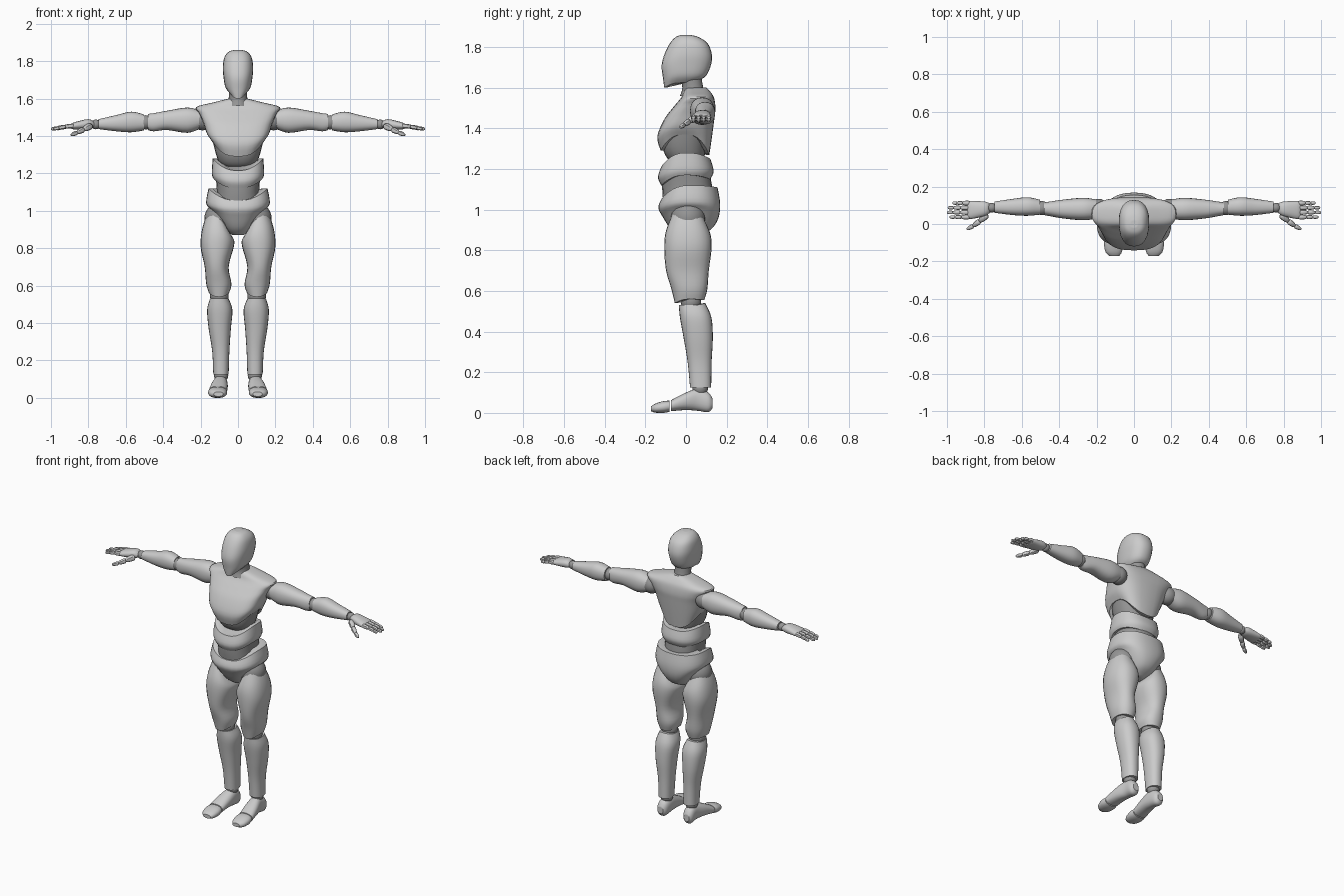
import bpy, bmesh, math
from mathutils import Vector

if "Cube" in bpy.data.objects:
    bpy.data.objects.remove(bpy.data.objects["Cube"])

joint_mat = bpy.data.materials.new("joint_grey")
joint_mat.diffuse_color = (0.3, 0.3, 0.3, 1)
joint_mat.use_nodes = True
joint_mat.node_tree.nodes["Principled BSDF"].inputs["Base Color"].default_value = joint_mat.diffuse_color


def finish(ob, mirror=False, joint=False, angle=35):
    bpy.context.view_layer.objects.active = ob
    for o in bpy.context.selected_objects:
        o.select_set(False)
    ob.select_set(True)
    bpy.ops.object.shade_smooth_by_angle(angle=math.radians(angle))
    if mirror:
        ob.modifiers.new("mirror", 'MIRROR').use_mirror_merge = False
    if joint:
        ob.data.materials.append(joint_mat)
    return ob


def catmull(a, b, c, d, t):
    return 0.5 * (2*b + (c-a)*t + (2*a-5*b+4*c-d)*t*t + (3*b-a-3*c+d)*t**3)


def loft(name, secs, axis='Z', n=2.3, seg=24, steps=4, mirror=False, joint=False):
    """Sections (x0, x1, y0, y1, z); z may be (front, back, inner, outer).
    axis X swaps x/z, axis Y swaps y/z."""
    rows = []
    for s in secs:
        z = s[4] if isinstance(s[4], tuple) else (s[4],) * 4
        rows.append(list(s[:4]) + list(z))
    # smooth interpolation between the given sections
    fine, last = [], len(rows) - 1
    for i in range(last):
        q = [rows[max(i-1, 0)], rows[i], rows[i+1], rows[min(i+2, last)]]
        for k in range(steps):
            fine.append([catmull(*v, k/steps) for v in zip(*q)])
    fine.append(rows[-1])

    bm = bmesh.new()

    def ring(r, f=1.0):
        out = []
        for k in range(seg):
            a = 2*math.pi*k/seg
            c, s = math.cos(a), math.sin(a)
            px = math.copysign(abs(c)**(2/n), c)
            py = math.copysign(abs(s)**(2/n), s)
            x = (r[0]+r[1])/2 + f*px*(r[1]-r[0])/2
            y = (r[2]+r[3])/2 + f*py*(r[3]-r[2])/2
            z = (r[4] if s < 0 else r[5])*s*s + (r[6] if c < 0 else r[7])*c*c
            p = {'Z': (x, y, z), 'X': (z, y, x), 'Y': (x, z, y)}[axis]
            out.append(bm.verts.new(p))
        return out

    rings = [ring(fine[0], 0.85)] + [ring(r) for r in fine] + [ring(fine[-1], 0.85)]
    for a, b in zip(rings, rings[1:]):
        for k in range(seg):
            m = (k+1) % seg
            bm.faces.new((a[k], a[m], b[m], b[k]))
    bm.faces.new(rings[0])
    bm.faces.new(rings[-1])
    bmesh.ops.recalc_face_normals(bm, faces=bm.faces)
    me = bpy.data.meshes.new(name)
    bm.to_mesh(me)
    bm.free()
    ob = bpy.data.objects.new(name, me)
    bpy.context.collection.objects.link(ob)
    return finish(ob, mirror, joint)


def sym(x, y0, y1, zf, zb=None, zs=None):
    """Section symmetric about x = 0 with front, back and side heights."""
    zb = zf if zb is None else zb
    zs = zf if zs is None else zs
    return (-x, x, y0, y1, (zf, zb, zs, zs))


def bone(name, p0, p1, r0, r1):
    """Small rounded finger segment between two points."""
    p0, p1 = Vector(p0), Vector(p1)
    L = (p1-p0).length
    secs = [(-r*f, r*f, -r*f, r*f, z) for r, f, z in
            ((r0, .6, 0), (r0, 1, L*.18), (r1, 1, L*.8), (r1, .55, L))]
    ob = loft(name, secs, seg=10, steps=2, mirror=True)
    q = (p1-p0).to_track_quat('Z', 'Y').to_matrix().to_4x4()
    q.translation = p0
    ob.data.transform(q)
    return ob


def ball(name, loc, r):
    bm = bmesh.new()
    bmesh.ops.create_uvsphere(bm, u_segments=20, v_segments=12, radius=r)
    bmesh.ops.translate(bm, verts=bm.verts, vec=loc)
    me = bpy.data.meshes.new(name)
    bm.to_mesh(me)
    bm.free()
    ob = bpy.data.objects.new(name, me)
    bpy.context.collection.objects.link(ob)
    finish(ob, True, True)


# head and neck
loft("head", [sym(.04, -.107, .06, 1.60, 1.635, 1.625), sym(.067, -.113, .10, 1.645, 1.66, 1.66),
              sym(.078, -.12, .125, 1.71, 1.72, 1.72), sym(.081, -.104, .126, 1.77),
              sym(.073, -.078, .105, 1.82), sym(.05, -.05, .06, 1.85), sym(.02, -.02, .02, 1.86)], n=2.4)
loft("neck", [sym(.06, -.03, .10, 1.56), sym(.05, -.018, .085, 1.60), sym(.047, -.03, .075, 1.66)], n=2, joint=True)

# chest shell and rib cage
loft("chest", [sym(.137, -.125, .115, 1.29, 1.27, 1.37), sym(.165, -.141, .128, 1.36, 1.36, 1.41),
               sym(.185, -.107, .14, 1.445, 1.45, 1.47), sym(.207, -.062, .145, 1.505, 1.50, 1.52),
               sym(.223, -.025, .138, 1.55, 1.55, 1.555), sym(.13, -.012, .12, 1.58),
               sym(.05, 0, .10, 1.60)], n=2.7, seg=32)
loft("rib_cage", [sym(.05, -.05, .05, 1.225), sym(.095, -.09, .085, 1.25), sym(.12, -.115, .10, 1.31),
                  sym(.14, -.11, .11, 1.40)], joint=True)

# abdomen band, waist and pelvis
loft("abdomen_band", [sym(.13, -.122, .12, 1.12, 1.15, 1.17), sym(.14, -.138, .136, 1.16, 1.19, 1.20),
                      sym(.135, -.12, .12, 1.215, 1.25, 1.28)], n=2.4, seg=32)
loft("waist", [sym(.12, -.11, .13, 1.02), sym(.113, -.117, .13, 1.10), sym(.12, -.115, .115, 1.19)], joint=True)
loft("pelvis", [sym(.03, -.03, .06, .87), sym(.075, -.075, .125, .905), sym(.14, -.115, .16, .965, .96, 1.0),
                sym(.17, -.136, .168, 1.01, 1.03, 1.04), sym(.158, -.12, .155, 1.055, 1.11, 1.12)], n=2.4, seg=32)

# legs
loft("thigh", [(.06, .155, -.07, .09, (.97, .95, .90, 1.01)), (.024, .19, -.10, .12, (.89, .88, .85, .91)),
               (.022, .20, -.107, .126, .81), (.05, .178, -.098, .112, .70), (.035, .17, -.072, .105, .61),
               (.048, .155, -.055, .09, (.54, .555, .56, .56))], mirror=True)
loft("shin", [(.05, .15, -.035, .095, (.53, .54, .53, .53)), (.03, .165, -.03, .125, .47),
              (.038, .157, -.012, .132, .37), (.046, .138, .008, .126, .25), (.05, .132, .02, .124, .125)], mirror=True)
loft("foot", [(.06, .157, .008, .062, -.075), (.055, .145, .014, .10, 0), (.055, .13, .01, .12, .06),
              (.06, .128, .004, .10, .11), (.075, .115, .025, .07, .131)], axis='Y', mirror=True)
loft("toes", [(.08, .13, .008, .032, -.172), (.065, .152, .001, .046, -.15), (.058, .16, 0, .058, -.11),
              (.062, .156, .006, .06, -.08)], axis='Y', mirror=True)

# arms and palm
loft("upper_arm", [(1.44, 1.535, .03, .13, .20), (1.417, 1.552, .02, .14, .27), (1.432, 1.535, .03, .13, .38),
                   (1.425, 1.522, .042, .12, .45), (1.432, 1.518, .048, .115, .482)], axis='X', mirror=True)
loft("forearm", [(1.43, 1.515, .05, .13, .503), (1.42, 1.53, .044, .143, .57), (1.425, 1.512, .048, .134, .65),
                 (1.437, 1.49, .06, .12, .745)], axis='X', mirror=True)
loft("palm", [(1.447, 1.475, .06, .11, .77), (1.437, 1.49, .042, .12, .80), (1.435, 1.475, .027, .123, .87),
              (1.438, 1.465, .03, .12, .89)], axis='X', mirror=True)

# fingers and thumb
for i, tip in enumerate((.985, 1.0, .995, .97)):
    y = .037 + .025*i
    xs = [.878 + (tip-.878)*t for t in (0, .42, .74, 1)]
    zs = [1.455, 1.45, 1.443, 1.437]
    for k in range(3):
        bone(f"finger_{i+1}_{k+1}", (xs[k], y, zs[k]), (xs[k+1], y, zs[k+1]), .0125-.0015*k, .0115-.0015*k)
thumb = [(.785, .05, 1.455), (.825, .015, 1.435), (.86, -.01, 1.418), (.893, -.028, 1.405)]
for k in range(3):
    bone(f"thumb_{k+1}", thumb[k], thumb[k+1], .018-.003*k, .015-.003*k)

# ball joints
for nm, loc, r in (("shoulder_joint", (.19, .08, 1.485), .055), ("elbow_joint", (.493, .085, 1.473), .038),
                   ("wrist_joint", (.76, .087, 1.462), .026), ("hip_joint", (.095, .01, .96), .085),
                   ("knee_joint", (.10, .025, .545), .05), ("ankle_joint", (.09, .07, .12), .038)):
    ball(nm, loc, r)
